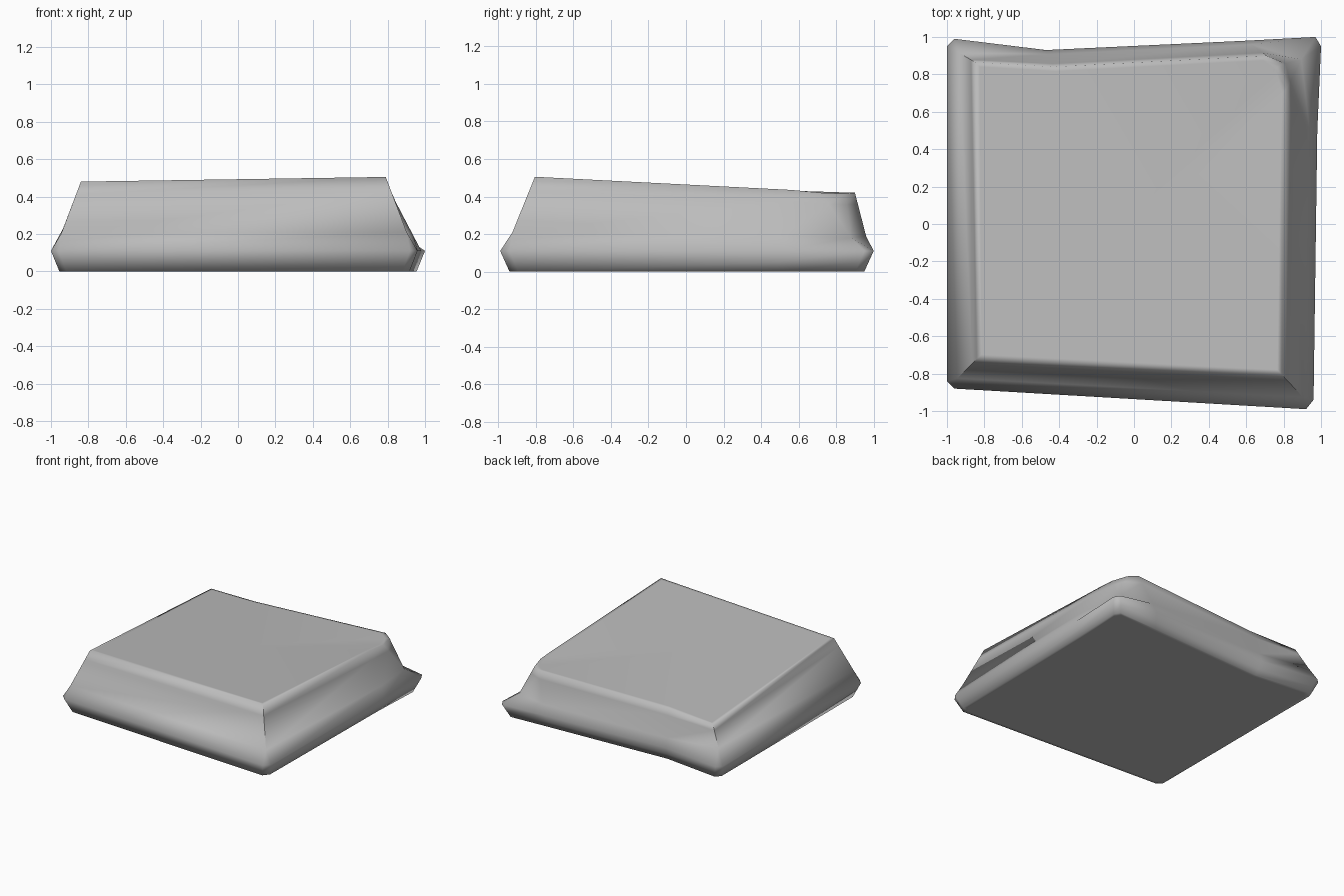
import bpy
import bmesh
from math import radians
from mathutils import Vector

cube = bpy.data.objects.get("Cube")
if cube:
    bpy.data.objects.remove(cube)

# One plain stone grey
stone = bpy.data.materials.new("stone_grey")
stone.use_nodes = True
grey = (0.5, 0.5, 0.5, 1)
stone.diffuse_color = grey
stone.node_tree.nodes["Principled BSDF"].inputs["Base Color"].default_value = grey

# Widest outline with clipped corners, counter-clockwise from the front
rim_z = 0.11
outline = [(-1, -.84), (-.96, -.88), (.92, -.99), (.96, -.94), (.98, .5), (1, .95),
           (.97, 1), (.6, .98), (-.47, .93), (-.96, .99), (-1, .95)]
rim = [Vector((x, y, rim_z)) for x, y in outline]

# Sloping top edge; doubled points are sharp corners
front_left = (-.84, -.72, .48)
front_right = (.79, -.805, .505)
back_left = (-.85, .865, .38)
top = [Vector(p) for p in (
    front_left, front_left, front_right, front_right, (.81, .56, .435), (.815, .72, .42),
    (.78, .85, .415), (.71, .9, .42), (-.43, .84, .395), back_left, back_left)]


def blend(a, b, t):
    return [p.lerp(q, t) for p, q in zip(a, b)]


# Lower slope, with the broken back corner and the hollow at the other one
slope = blend(rim, top, .25)
slope[0] = slope[1] = slope[0].lerp(slope[1], .5)
slope[2] = slope[3] = slope[2].lerp(slope[3], .5)
slope[5] = slope[6] = Vector((.895, .88, .18))
slope[9] = slope[10] = Vector((-.935, .915, .23))

base = [Vector((p.x * .955, p.y * .95, 0)) for p in rim]
shoulder = blend(slope, top, .75)
centre = Vector((0, .05, .447))
top_inset = [p.lerp(centre, .03) for p in top]
base_inset = [p * .97 for p in base]
rings = [base_inset, base, blend(base, rim, .45), rim, slope, shoulder, top, top_inset]

# Loft the rings into the slab
bm = bmesh.new()
loops = [[bm.verts.new(p) for p in ring] for ring in rings]
count = len(outline)
for low, high in zip(loops, loops[1:]):
    for i in range(count):
        j = (i + 1) % count
        bm.faces.new((low[i], low[j], high[j], high[i]))
bm.faces.new(loops[0][::-1])
middle = bm.verts.new(centre)
for i in range(count):
    bm.faces.new((loops[-1][i], loops[-1][(i + 1) % count], middle))
bmesh.ops.remove_doubles(bm, verts=bm.verts[:], dist=.0005)
bmesh.ops.recalc_face_normals(bm, faces=bm.faces[:])

mesh = bpy.data.meshes.new("stone_slab")
bm.to_mesh(mesh)
bm.free()
mesh.materials.append(stone)
slab = bpy.data.objects.new("stone_slab", mesh)
bpy.context.collection.objects.link(slab)

# Soft long edges, crisp upright corners
bpy.ops.object.select_all(action="DESELECT")
slab.select_set(True)
bpy.context.view_layer.objects.active = slab
bpy.ops.object.shade_smooth_by_angle(angle=radians(72))
